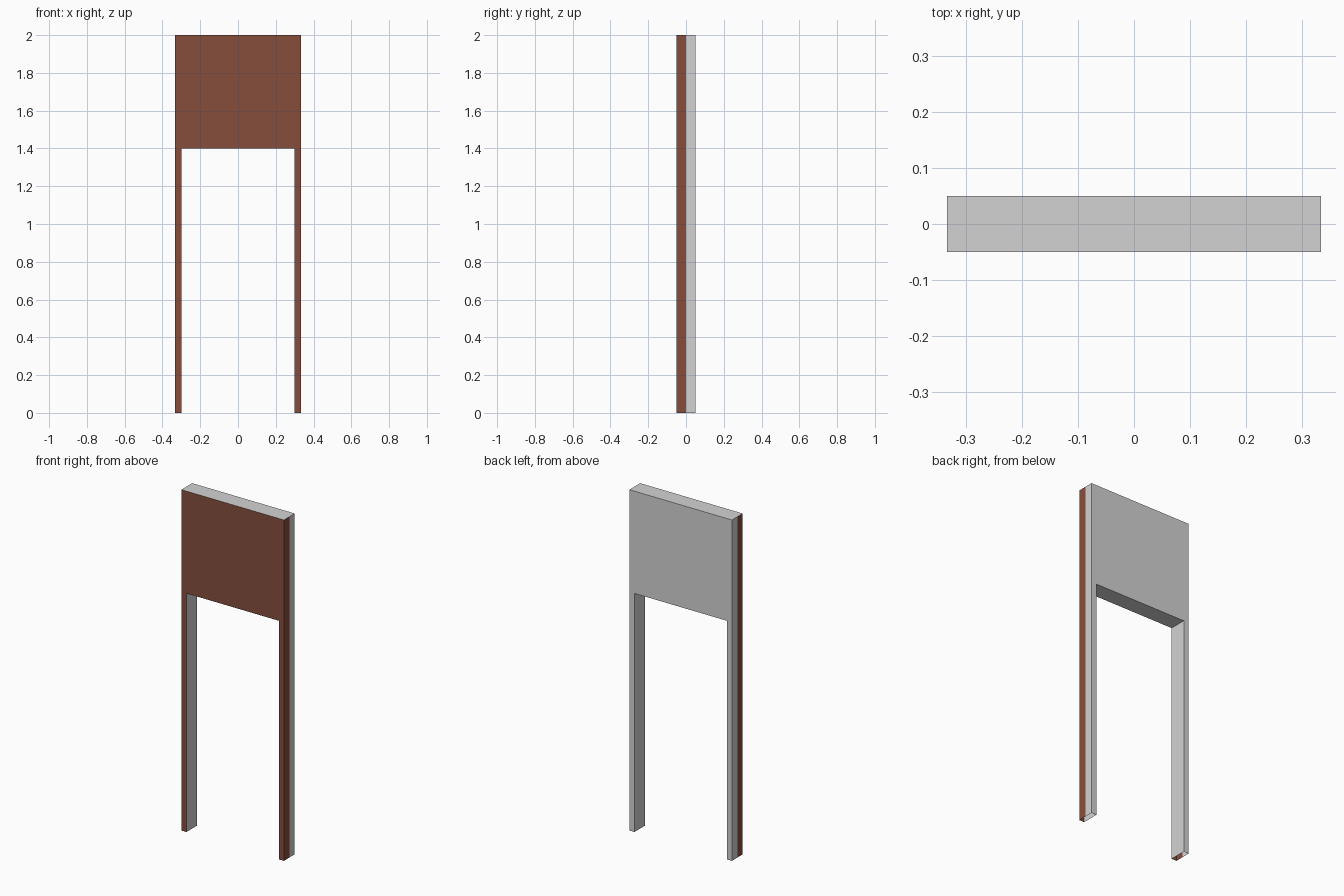
import bpy
import bmesh

if "Cube" in bpy.data.objects:
    bpy.data.objects.remove(bpy.data.objects["Cube"])


def make_material(name, rgb):
    mat = bpy.data.materials.new(name)
    mat.diffuse_color = (*rgb, 1.0)
    mat.use_nodes = True
    mat.node_tree.nodes["Principled BSDF"].inputs["Base Color"].default_value = mat.diffuse_color
    return mat


W, INNER = 0.333, 0.30      # outer and inner half widths
TOP, HEAD = 2.0, 1.40       # full height and underside of the head panel
DEPTHS = (-0.05, 0.0, 0.05)  # front, middle seam, back

# Arch outline: two thin legs under a solid head panel
outline = [(-W, 0), (-INNER, 0), (-INNER, HEAD), (INNER, HEAD),
           (INNER, 0), (W, 0), (W, TOP), (-W, TOP)]

bm = bmesh.new()
rings = [[bm.verts.new((x, y, z)) for x, z in outline] for y in DEPTHS]
front = bm.faces.new(rings[0])
bm.faces.new(rings[-1][::-1])
count = len(outline)
for near, far in zip(rings, rings[1:]):
    for i in range(count):
        j = (i + 1) % count
        if outline[i][1] == 0 and outline[j][1] == 0:
            continue  # the feet are open
        bm.faces.new((near[j], near[i], far[i], far[j]))

# Brown front face and front half of the outer sides, the rest is plaster grey
for face in bm.faces:
    c = face.calc_center_median()
    outer_side = abs(c.x) > W - 0.001
    face.material_index = 1 if face == front or (outer_side and c.y < 0) else 0

mesh = bpy.data.meshes.new("door_surround")
bm.to_mesh(mesh)
bm.free()
mesh.materials.append(make_material("plain grey", (0.65, 0.65, 0.65)))
mesh.materials.append(make_material("reddish brown", (0.24, 0.076, 0.046)))
surround = bpy.data.objects.new("door_surround", mesh)
bpy.context.collection.objects.link(surround)
